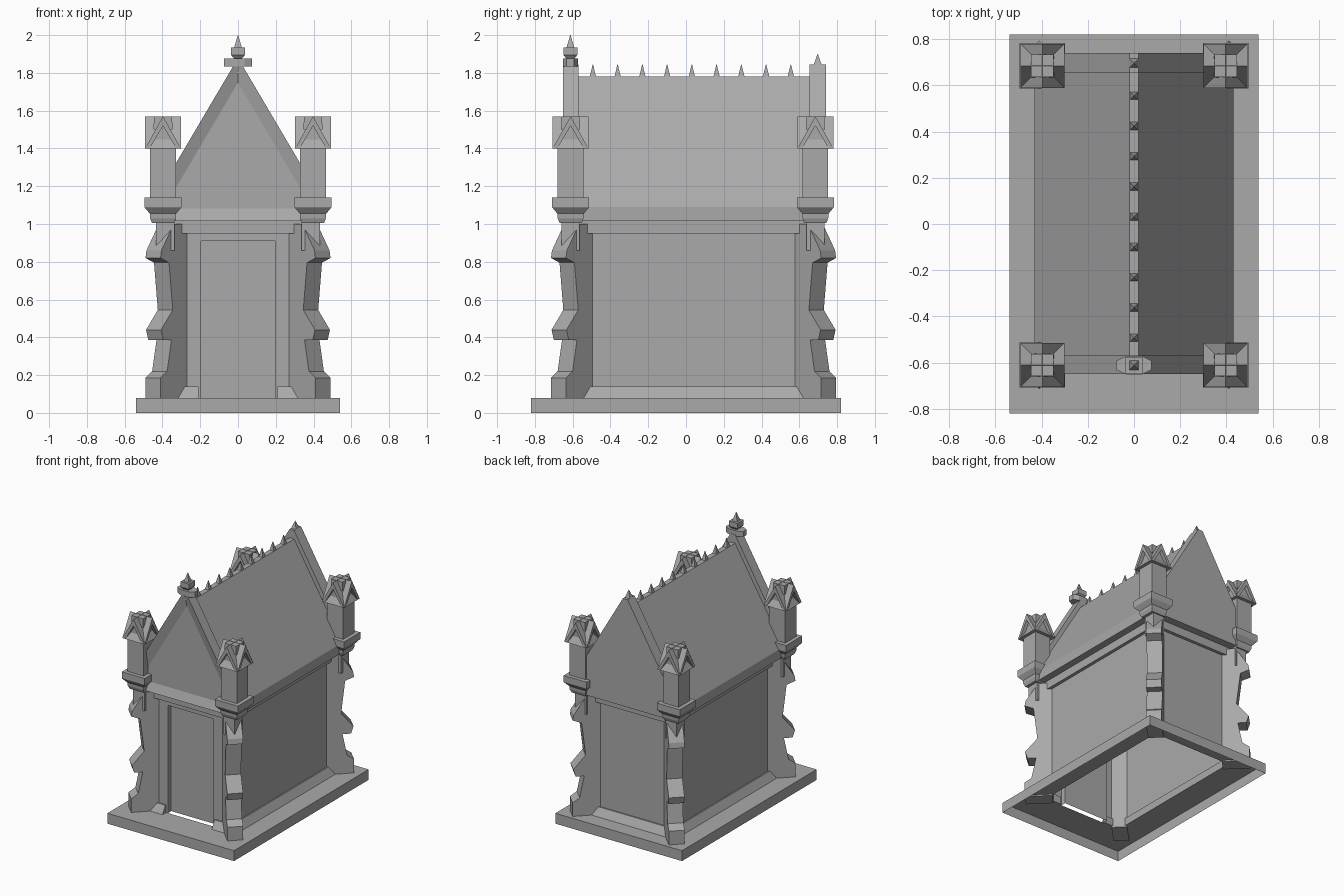
import bpy, bmesh
from mathutils import Vector, Matrix

cube = bpy.data.objects.get("Cube")
if cube:
    bpy.data.objects.remove(cube)

stone = bpy.data.materials.new("grey stone")
stone.use_nodes = True
GREY = (0.4, 0.4, 0.4, 1)
stone.diffuse_color = GREY
stone.node_tree.nodes["Principled BSDF"].inputs["Base Color"].default_value = GREY

CY = 0.037                      # building centre, slightly behind the plinth centre
FRONT, BACK, SIDE = -0.575, 0.655, 0.35
SIGNS = (-1, 1)


def finish(name, bm):
    bmesh.ops.recalc_face_normals(bm, faces=bm.faces)
    mesh = bpy.data.meshes.new(name)
    bm.to_mesh(mesh)
    bm.free()
    mesh.materials.append(stone)
    obj = bpy.data.objects.new(name, mesh)
    bpy.context.collection.objects.link(obj)
    return obj


def loft(name, loops, caps=True):
    """Skin a row of point loops that all have the same length."""
    bm = bmesh.new()
    rings = [[bm.verts.new(p) for p in loop] for loop in loops]
    n = len(rings[0])
    for a, b in zip(rings, rings[1:]):
        for i in range(n):
            j = (i + 1) % n
            bm.faces.new((a[i], a[j], b[j], b[i]))
    if caps:
        bm.faces.new(rings[0])
        bm.faces.new(rings[-1])
    return finish(name, bm)


def prism(name, profile, start, end, along=(0, 1, 0), across=(1, 0, 0), origin=(0, 0, 0)):
    """Extrude an upright (across, z) profile along a direction."""
    o, w, u = Vector(origin), Vector(along).normalized(), Vector(across).normalized()
    return loft(name, [[o + u * p + w * t + Vector((0, 0, z)) for p, z in profile]
                       for t in (start, end)])


def rect(x0, x1, y0, y1, z):
    return [(x0, y0, z), (x1, y0, z), (x1, y1, z), (x0, y1, z)]


def box(name, x0, x1, y0, y1, z0, z1):
    return loft(name, [rect(x0, x1, y0, y1, z0), rect(x0, x1, y0, y1, z1)])


def stack(name, x, y, levels):
    """Square tower given as (half width, height) levels."""
    return loft(name, [rect(x - h, x + h, y - h, y + h, z) for h, z in levels])


# Plinth: hollow slab, open beneath the chamber
loft("plinth", [rect(-0.54, 0.54, -0.82, 0.82, 0), rect(-0.54, 0.54, -0.82, 0.82, 0.08),
                rect(-SIDE, SIDE, FRONT, BACK, 0.08)], caps=False)

# Walls with a recessed doorway in the front
DOOR, RECESS = 0.195, FRONT + 0.04
plan = [(SIDE, FRONT), (DOOR, FRONT), (DOOR, RECESS), (-DOOR, RECESS),
        (-DOOR, FRONT), (-SIDE, FRONT), (-SIDE, BACK), (SIDE, BACK)]
loft("walls", [[(x, y, z) for x, y in plan] for z in (0.08, 0.91)], caps=False)
box("wall_head", -SIDE, SIDE, FRONT, BACK, 0.91, 0.96)
box("cornice", -0.375, 0.375, FRONT - 0.025, BACK + 0.025, 0.95, 1.02)

# Sloped skirting along the foot of the walls
skirt = [(-0.01, 0.08), (0.045, 0.08), (0.01, 0.14), (-0.01, 0.14)]
for s in SIGNS:
    prism("side_skirting", skirt, FRONT, BACK, across=(s, 0, 0), origin=(s * SIDE, 0, 0))
    prism("front_skirting", skirt, s * 0.21, s * SIDE, along=(1, 0, 0),
          across=(0, -1, 0), origin=(0, FRONT, 0))
prism("back_skirting", skirt, -SIDE, SIDE, along=(1, 0, 0),
      across=(0, 1, 0), origin=(0, BACK, 0))

# Roof with a narrow flat ridge
prism("roof", [(-0.43, 1.015), (0.43, 1.015), (0.43, 1.09), (0.02, 1.78),
               (-0.02, 1.78), (-0.43, 1.09)], -0.59, 0.68)

# Raised gables; the front one has a sunken panel
gable = [(-0.43, 1.015), (0.43, 1.015), (0.43, 1.15), (0.02, 1.845),
         (-0.02, 1.845), (-0.43, 1.15)]
prism("back_gable", gable, 0.655, 0.74)
front_gable = prism("front_gable", gable, -0.65, -0.57)
bm = bmesh.new()
bm.from_mesh(front_gable.data)
face = min(bm.faces, key=lambda f: f.calc_center_median().y)
bmesh.ops.inset_region(bm, faces=[face], thickness=0.066, depth=0, use_even_offset=True)
bmesh.ops.translate(bm, verts=face.verts, vec=(0, 0.025, 0))
bm.to_mesh(front_gable.data)
bm.free()

# Ridge spikes
for i in range(9):
    stack("ridge_spike", 0, -0.493 + i * 0.131, [(0.018, 1.775), (0.001, 1.845)])
stack("back_spike", 0, 0.697, [(0.022, 1.84), (0.001, 1.9)])

# Cross finial over the front gable
FY = -0.612
stack("finial_stem", 0, FY, [(0.025, 1.8), (0.02, 1.9)])
loft("finial_arms", [[(x, FY + y, z) for x, y in
                      ((-0.075, -0.02), (-0.035, -0.04), (0.035, -0.04), (0.075, -0.02),
                       (0.075, 0.02), (0.035, 0.04), (-0.035, 0.04), (-0.075, 0.02))]
                     for z in (1.835, 1.877)])
stack("finial_head", 0, FY, [(0.022, 1.877), (0.037, 1.895), (0.037, 1.935)])
stack("finial_spike", 0, FY, [(0.02, 1.935), (0.001, 2.0)])

# Stepped buttress profile: (outward reach, height)
steps = [(-0.04, 0.07), (0.1, 0.07), (0.1, 0.185), (0.065, 0.22), (0.042, 0.385),
         (0.085, 0.385), (0.097, 0.44), (0.035, 0.545), (0.055, 0.795),
         (0.1, 0.82), (0.095, 0.86), (0.03, 1.0), (-0.04, 1.0)]
buttress = [(r * 2 ** 0.5, z) for r, z in steps]

# Pinnacle profiles
H = 0.095
chevron = [(-H, 1.4), (0, 1.57), (H, 1.4), (0.07, 1.4), (0, 1.52), (-0.07, 1.4)]
shaft = [(-0.068, 1.13), (0.068, 1.13), (0.068, 1.42), (0, 1.54), (-0.068, 1.42)]

# Four corners: diagonal buttress below, gabled pinnacle above
for sx in SIGNS:
    for sy in SIGNS:
        wall_y = BACK if sy > 0 else FRONT
        prism("buttress", buttress, -0.056, 0.056, along=(-sx, sy, 0),
              across=(sx, sy, 0), origin=(sx * SIDE, wall_y, 0))
        x, y = sx * 0.397, CY + sy * 0.648
        stack("pinnacle_foot", sx * 0.385, y, [(0.048, 0.86), (0.048, 1.02)])
        stack("pinnacle_corbel", x, y, [(0.058, 1.005), (0.068, 1.03), (0.07, 1.055),
                                        (0.095, 1.085), (0.098, 1.09), (0.098, 1.14)])
        for along, across in (((0, 1, 0), (1, 0, 0)), ((1, 0, 0), (0, 1, 0))):
            prism("pinnacle_shaft", shaft, -0.068, 0.068, along, across, (x, y, 0))
            prism("pinnacle_gablet", chevron, -H, H, along, across, (x, y, 0))
        stack("pinnacle_top", x, y, [(0.05, 1.5), (0.048, 1.568)])
